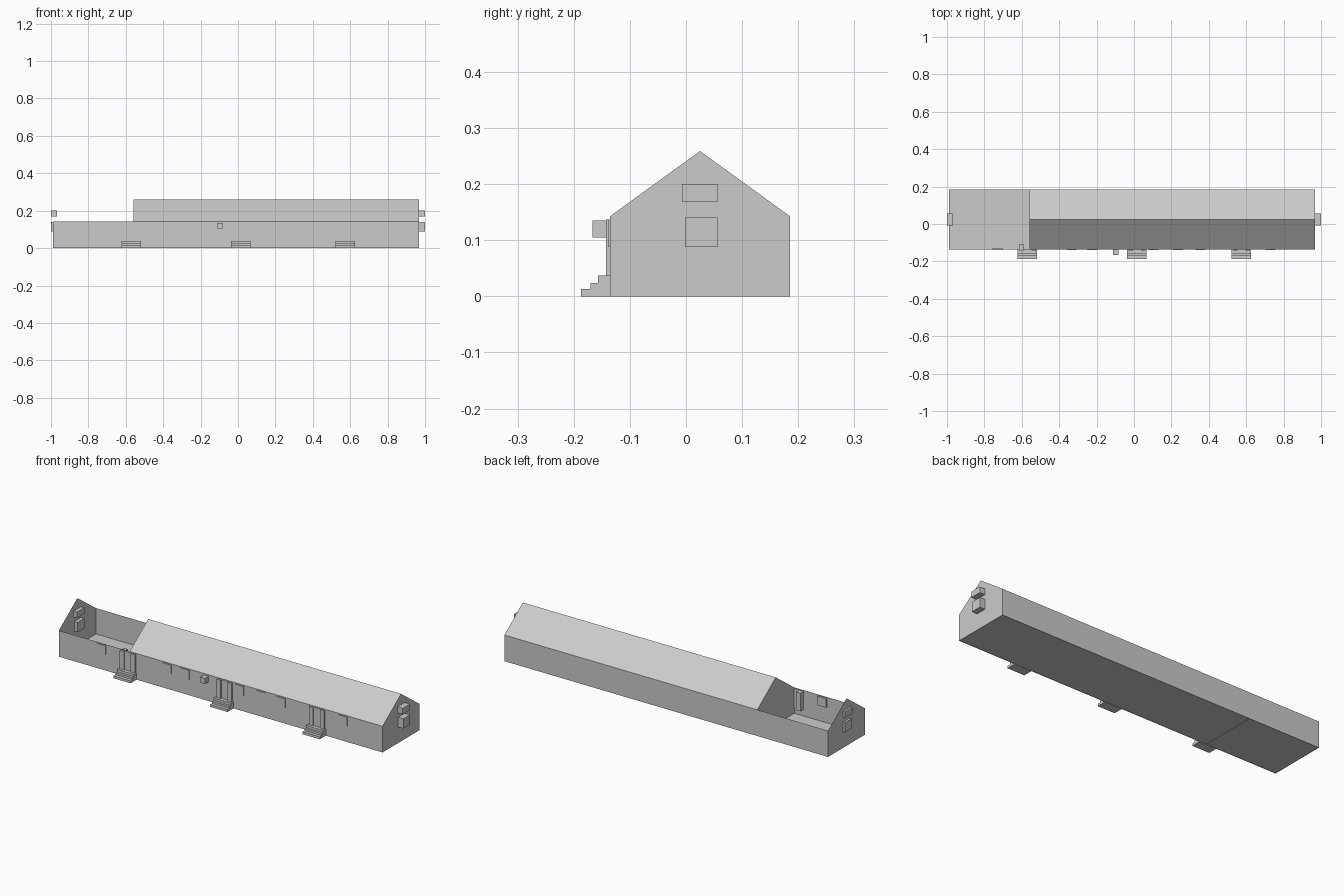
import bpy

if "Cube" in bpy.data.objects:
    bpy.data.objects.remove(bpy.data.objects["Cube"])

grey = bpy.data.materials.new("plain_grey")
grey.diffuse_color = (0.6, 0.6, 0.6, 1)
grey.use_nodes = True
grey.node_tree.nodes["Principled BSDF"].inputs["Base Color"].default_value = grey.diffuse_color

X0, X1, XP = -0.988, 0.968, -0.56      # left end, right end, start of the roof
Y0, Y1, YR = -0.135, 0.185, 0.025      # front, back, ridge
EAVE, RIDGE = 0.143, 0.259


def mesh(name, verts, faces):
    me = bpy.data.meshes.new(name)
    me.from_pydata(verts, [], faces)
    me.materials.append(grey)
    ob = bpy.data.objects.new(name, me)
    bpy.context.collection.objects.link(ob)
    return ob


def box(name, x, y, z):
    v = [(a, b, c) for a in x for b in y for c in z]
    return mesh(name, v, [(0, 1, 3, 2), (4, 6, 7, 5), (0, 4, 5, 1),
                          (2, 3, 7, 6), (0, 2, 6, 4), (1, 5, 7, 3)])


def strip(name, a, b, x0, x1):
    """Sheet running along x between two (y, z) points."""
    return mesh(name, [(x0, *a), (x1, *a), (x1, *b), (x0, *b)], [(0, 1, 2, 3)])


def gable(name, x, facing):
    pts = [(Y0, 0), (Y1, 0), (Y1, EAVE), (YR, RIDGE), (Y0, EAVE)]
    order = range(5) if facing > 0 else reversed(range(5))
    return mesh(name, [(x, *p) for p in pts], [tuple(order)])


# Thin shell: floor, long walls, gables and partial roof
strip("floor", (Y1, 0.002), (Y0, 0.002), X0, X1)
strip("front_wall", (Y0, 0), (Y0, EAVE), X0, X1)
strip("back_wall", (Y1, EAVE), (Y1, 0), X0, X1).data.flip_normals()
bpy.data.objects["back_wall"].data.flip_normals()
strip("front_roof", (Y0, EAVE), (YR, RIDGE), XP, X1)
strip("back_roof", (YR, RIDGE), (Y1, EAVE), XP, X1)
gable("left_gable", X0, -1)
gable("partition", XP, -1)
gable("right_gable", X1, 1)

# Gable windows, passing through the end walls
for side, x in (("left", (-1.0, -0.968)), ("right", (0.966, 1.0))):
    box(side + "_lower_window", x, (-0.002, 0.057), (0.088, 0.141))
    box(side + "_upper_window", x, (-0.007, 0.056), (0.168, 0.2))

# Doorways: recessed door between two posts, with three steps
for i, x in enumerate((-0.57, 0.015, 0.573)):
    for j, (front, top) in enumerate(((-0.187, 0.013), (-0.17, 0.024), (-0.157, 0.037))):
        box(f"step_{i}_{j}", (x - 0.052, x + 0.052), (front, Y0), (0, top))
    box(f"door_{i}", (x - 0.02, x + 0.022), (-0.137, -0.133), (0.037, 0.137))
    box(f"door_left_post_{i}", (x - 0.045, x - 0.02), (-0.143, -0.108), (0.037, 0.137))
    box(f"door_right_post_{i}", (x + 0.022, x + 0.047), (-0.143, -0.127), (0.037, 0.137))

# Front windows
for i, x in enumerate((-0.73, -0.335, -0.225, 0.105, 0.235, 0.355, 0.73)):
    box(f"front_window_{i}", (x - 0.027, x + 0.027), (-0.139, -0.127), (0.088, 0.137))

# Wall-mounted cooling unit
box("cooling_unit", (-0.112, -0.083), (-0.167, Y0), (0.105, 0.135))
